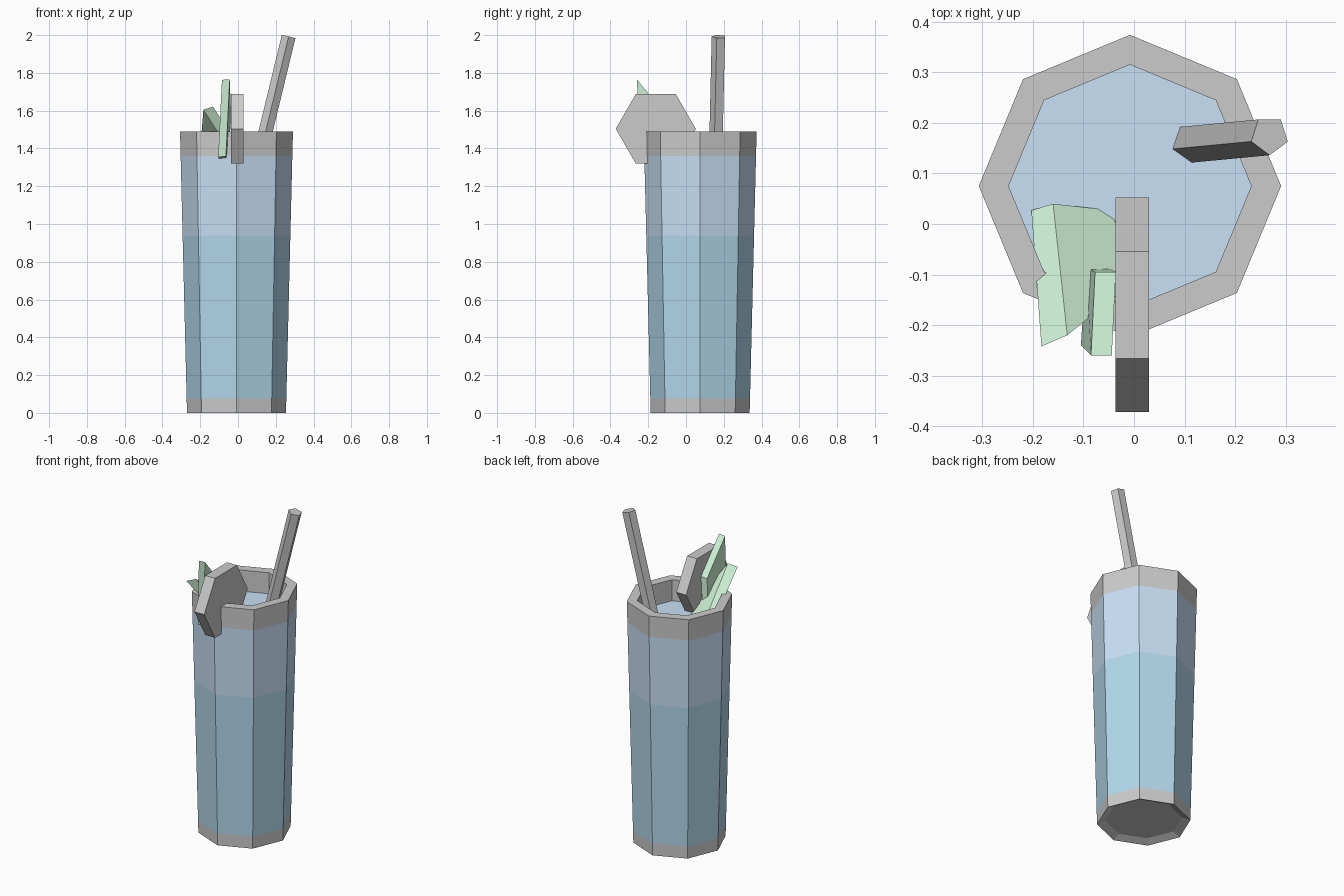
import bpy, bmesh, math
from mathutils import Vector

if "Cube" in bpy.data.objects:
    bpy.data.objects.remove(bpy.data.objects["Cube"])

CX, CY = -0.008, 0.075          # axis of the glass


def material(name, rgb):
    m = bpy.data.materials.new(name)
    m.diffuse_color = (*rgb, 1)
    m.use_nodes = True
    m.node_tree.nodes["Principled BSDF"].inputs["Base Color"].default_value = m.diffuse_color
    return m


def finish(name, bm, mat=None):
    mesh = bpy.data.meshes.new(name)
    bm.to_mesh(mesh)
    bm.free()
    ob = bpy.data.objects.new(name, mesh)
    bpy.context.collection.objects.link(ob)
    if mat:
        mesh.materials.append(mat)
    return ob


def lathe(name, profile, mat=None, cap_first=False, cap_last=False, sides=8):
    """Revolve (radius, z) points around the glass axis."""
    bm = bmesh.new()
    rings = []
    for r, z in profile:
        rings.append([bm.verts.new((CX + r * math.cos(2 * math.pi * i / sides),
                                    CY + r * math.sin(2 * math.pi * i / sides), z))
                      for i in range(sides)])
    for a, b in zip(rings, rings[1:]):
        for i in range(sides):
            j = (i + 1) % sides
            bm.faces.new((a[i], a[j], b[j], b[i]))
    if cap_first:
        bm.faces.new(rings[0][::-1])
    if cap_last:
        bm.faces.new(rings[-1])
    return finish(name, bm, mat)


def prism(name, outline, offsets, mat=None):
    """Thick plate: outline points, each pushed by its offset for the far side."""
    bm = bmesh.new()
    a = [bm.verts.new(p) for p in outline]
    b = [bm.verts.new(Vector(p) + Vector(o)) for p, o in zip(outline, offsets)]
    n = len(a)
    bm.faces.new(a)
    bm.faces.new(b[::-1])
    for i in range(n):
        j = (i + 1) % n
        bm.faces.new((a[j], a[i], b[i], b[j]))
    bmesh.ops.recalc_face_normals(bm, faces=bm.faces)
    return finish(name, bm, mat)


def wall(z):
    return (0.262 + 0.0248 * z, z)


drink_dark = material("drink_dark", (0.45, 0.69, 0.84))
drink_light = material("drink_light", (0.58, 0.75, 0.93))
mint = material("mint", (0.62, 0.88, 0.67))

# Glass with recessed foot, two drink layers and an open rim
lathe("glass_base", [(0.215, 0.02), wall(0), wall(0.075)], cap_first=True)
lathe("drink_lower", [wall(0.075), wall(0.94)], drink_dark)
lathe("drink_upper", [wall(0.94), wall(1.36)], drink_light)
lathe("drink_surface", [(0.24, 1.36)], drink_light, cap_last=True)
lathe("glass_rim", [wall(1.36), wall(1.49), (0.24, 1.49), (0.24, 1.36)])

# Five-sided leaning straw
top, low = Vector((0.268, 0.175, 1.992)), Vector((0.110, 0.160, 1.34))
axis = (top - low).normalized()
side = Vector((1, 0, 0)) - axis * axis.x
side.normalize()
back = axis.cross(side)
ring = []
for k in range(5):
    t = math.radians(-90 + 72 * k)
    ring.append(low + 0.039 * (side * math.cos(t) + back * math.sin(t)))
prism("straw", ring, [top - low] * 5)

# Six-sided fruit slice on the rim
hexagon = [(-0.037, -0.16 + 0.212 * math.cos(math.pi * k / 3),
            1.504 + 0.212 * math.sin(math.pi * k / 3)) for k in range(6)]
prism("fruit_slice", hexagon, [(0.067, 0, 0)] * 6)

# Mint leaves
prism("upright_leaf",
      [(-0.085, -0.26, 1.763), (-0.077, -0.095, 1.56),
       (-0.095, -0.085, 1.33), (-0.105, -0.24, 1.355)],
      [(0.041, 0, 0.003)] * 4, mint)
prism("leaning_leaf",
      [(-0.183, -0.242, 1.605), (-0.203, 0.027, 1.365),
       (-0.09, 0.012, 1.335), (-0.045, -0.132, 1.39)],
      [(0.051, 0.022, 0.017), (0.043, 0.013, 0.018),
       (0.045, 0.015, 0.018), (0.046, 0.02, 0.017)], mint)
